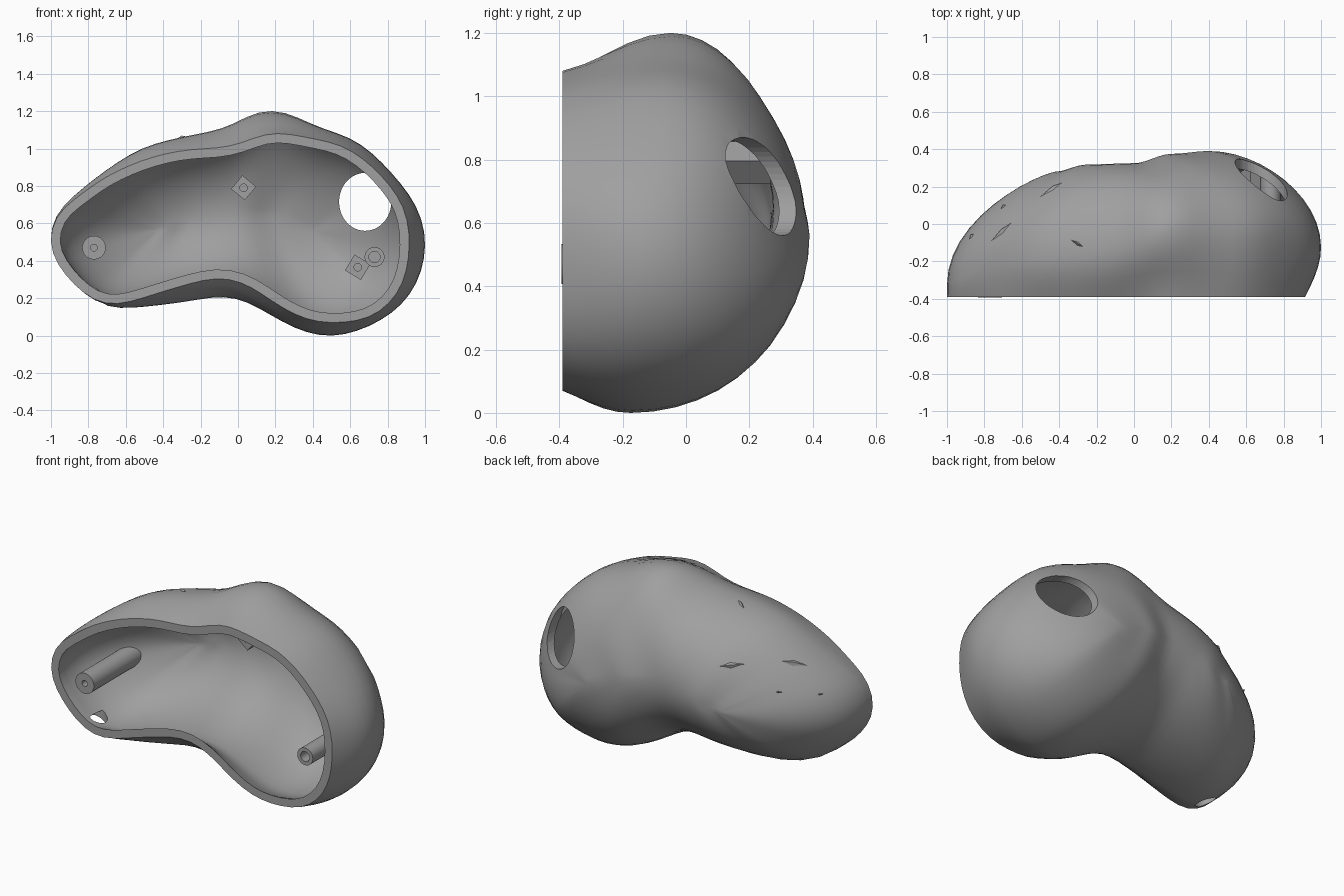
import bpy, bmesh, math
from mathutils import Vector
from mathutils.bvhtree import BVHTree

if "Cube" in bpy.data.objects:
    bpy.data.objects.remove(bpy.data.objects["Cube"])

grey = bpy.data.materials.new("plain grey")
grey.diffuse_color = (0.35, 0.35, 0.35, 1)
grey.use_nodes = True
grey.node_tree.nodes["Principled BSDF"].inputs["Base Color"].default_value = grey.diffuse_color
FRONT, N, WALL = -0.39, 36, 0.05

# Widest outline and front rim outline (x, z), each from left tip to right tip
WIDE_TOP = [(-1, .5), (-.97, .65), (-.8, .8), (-.65, .91), (-.5, 1), (-.3, 1.05), (-.1, 1.085), (-.02, 1.11),
            (.06, 1.175), (.19, 1.2), (.3, 1.165), (.42, 1.1), (.6, 1.05), (.7, .98), (.8, .88), (.92, .74),
            (.98, .62), (1, .48)]
WIDE_LOW = [(-1, .5), (-.98, .42), (-.92, .34), (-.82, .23), (-.7, .155), (-.6, .15), (-.45, .165), (-.25, .19),
            (-.1, .22), (0, .21), (.1, .165), (.2, .1), (.35, .025), (.5, 0), (.65, .035), (.8, .11), (.9, .2),
            (.97, .32), (1, .48)]
RIM_TOP = [(-1, .5), (-.96, .65), (-.85, .73), (-.7, .84), (-.5, .93), (-.3, .98), (-.02, .995), (.1, 1.05),
           (.19, 1.08), (.35, 1.05), (.55, 1.01), (.68, .93), (.78, .83), (.87, .72), (.91, .6), (.915, .48)]
RIM_LOW = [(-1, .5), (-.97, .4), (-.9, .31), (-.8, .21), (-.7, .165), (-.6, .17), (-.45, .22), (-.25, .28),
           (-.1, .315), (0, .3), (.1, .25), (.2, .175), (.33, .1), (.45, .07), (.6, .075), (.72, .1), (.84, .2),
           (.9, .33), (.915, .48)]
SPINE = [(-.42, .57), (-.1, .65), (.12, .64), (.4, .56)]
SPINE_Y = [(-.42, .28), (-.25, .318), (0, .325), (.2, .375), (.4, .39)]


def resample(pts, count):
    """Points at even distance along a polyline."""
    pts = [Vector(p) for p in pts]
    lens = [(b - a).length for a, b in zip(pts, pts[1:])]
    out = []
    for i in range(count + 1):
        d, k = sum(lens) * i / count, 0
        while k < len(lens) - 1 and d > lens[k]:
            d -= lens[k]
            k += 1
        out.append(pts[k].lerp(pts[k + 1], min(1, d / lens[k])))
    return out


def closed(top, low):
    """Closed smooth loop (upper run, then lower run back) keeping its full size."""
    loop = resample(top, N) + resample(low, N)[-2:0:-1]
    n = len(loop)
    for _ in range(2):
        loop = [loop[i] * .5 + (loop[i - 1] + loop[(i + 1) % n]) * .25 for i in range(n)]
    for axis in (0, 1):
        want = [p[axis] for p in top + low]
        have = [p[axis] for p in loop]
        a, b, c, d = min(want), max(want), min(have), max(have)
        for p in loop:
            p[axis] = a + (p[axis] - c) * (b - a) / (d - c)
    return loop


def shrink(loop, w):
    """Offset a clockwise loop inwards."""
    n, out = len(loop), []
    for i in range(n):
        t = (loop[(i + 1) % n] - loop[i - 1]).normalized()
        out.append(loop[i] + Vector((t.y, -t.x)) * w)
    return out


def depth(x):
    """Back depth along the spine, smoothed between samples."""
    for (xa, ya), (xb, yb) in zip(SPINE_Y, SPINE_Y[1:]):
        if x <= xb:
            f = max(0, (x - xa) / (xb - xa))
            return ya + (yb - ya) * f * f * (3 - 2 * f)
    return SPINE_Y[-1][1]


def ramp(v, a, b):
    f = min(1, max(0, (v - a) / (b - a)))
    return f * f * (3 - 2 * f)


def skin(bm, rim, wide, inset):
    """Loft from the front rim over the widest loop to the spine."""
    spine = resample(SPINE, 40)
    loops = []
    for k in range(18):
        row = []
        for i in range(2 * N):
            u = (i if i <= N else 2 * N - i) / N
            u = min(1, max(0, (u - .17) / .66))
            f = u * 40
            j = min(39, int(f))
            p = spine[j].lerp(spine[j + 1], f - j)
            s, r = wide[i], rim[i]
            bump = ramp(s.y, .8, 1.05) * math.exp(-((s.x - .2) / .2) ** 2)
            y0 = -.225 + .1 * s.x + .09 * ramp(s.y, .6, .95) + .07 * bump
            if k < 5:
                v = r.lerp(s, math.sin(k / 5 * math.pi / 2) ** (1 + .4 * bump))
                y = FRONT + (y0 - FRONT) * k / 5
            else:
                t = (k - 5) / 12 * math.pi / 2
                power = 1 + .6 * ramp(-s.x, .2, .95) + .25 * bump
                power += .25 * ramp(s.x, .4, .85) * ramp(s.y, .2, .6)
                power -= .14 * ramp(s.x, 0, .3) * ramp(-s.y, -.3, -.05)
                v = p.lerp(s, max(0, math.cos(t)) ** power)
                y = y0 + (depth(p.x) - inset - y0) * math.sin(t)
            row.append(bm.verts.new((v.x, y, v.y)))
        loops.append(row)
    bridge(bm, loops)
    return loops[0]


def bridge(bm, loops):
    for a, b in zip(loops, loops[1:]):
        n = len(a)
        for i in range(n):
            bm.faces.new((a[i], a[(i + 1) % n], b[(i + 1) % n], b[i]))


def finish(name, bm, angle=30):
    bmesh.ops.remove_doubles(bm, verts=bm.verts, dist=1e-5)
    bmesh.ops.recalc_face_normals(bm, faces=bm.faces)
    me = bpy.data.meshes.new(name)
    bm.to_mesh(me)
    bm.free()
    ob = bpy.data.objects.new(name, me)
    bpy.context.collection.objects.link(ob)
    me.materials.append(grey)
    smooth(ob, angle)
    return ob


def smooth(ob, angle=30):
    bpy.ops.object.select_all(action='DESELECT')
    ob.select_set(True)
    bpy.context.view_layer.objects.active = ob
    bpy.ops.object.shade_smooth_by_angle(angle=math.radians(angle))


# Hollow half shell with a flat front rim
wide, rim = closed(WIDE_TOP, WIDE_LOW), closed(RIM_TOP, RIM_LOW)
bm = bmesh.new()
outer = skin(bm, rim, wide, 0)
inner = skin(bm, shrink(rim, WALL), shrink(wide, WALL), WALL)
bridge(bm, [outer, inner])
shell = finish("shell", bm)

# Round back opening and small floor opening
for loc, rot, r, length, squash in (((.68, .3, .715), (math.pi / 2, 0, 0), .155, .5, .9),
                                    ((-.755, -.295, .13), (0, 0, 0), .058, .24, 1)):
    bpy.ops.mesh.primitive_cylinder_add(vertices=48, radius=r, depth=length, location=loc, rotation=rot)
    cutter = bpy.context.object
    cutter.name, cutter.hide_render, cutter.scale.x = "opening_cutter", True, squash
    mod = shell.modifiers.new("opening", 'BOOLEAN')
    mod.operation, mod.solver, mod.object = 'DIFFERENCE', 'EXACT', cutter
    bpy.context.view_layer.objects.active = shell
    bpy.ops.object.modifier_apply(modifier=mod.name)
    bpy.data.objects.remove(cutter)
smooth(shell)

tree = BVHTree.FromObject(shell, bpy.context.evaluated_depsgraph_get())


def post(name, x, z, start, r, hole, sides, turn=0):
    """Post with a blind screw hole, its far end following the shell wall."""
    n = 32
    bm = bmesh.new()
    loops = []
    for rad, y, square in ((r, None, sides == 4), (r, start, sides == 4), (hole, start, False),
                           (hole, start + .15, False)):
        row = []
        for i in range(n):
            a = 2 * math.pi * i / n
            q = rad / (abs(math.cos(a)) + abs(math.sin(a))) if square else rad
            b = a + math.radians(turn)
            px, pz, py = x + q * math.cos(b), z + q * math.sin(b), y
            if y is None:
                hit = tree.ray_cast(Vector((px, start, pz)), Vector((0, 1, 0)))[0]
                py = (hit.y if hit else start + .2) + .012
            row.append(bm.verts.new((px, py, pz)))
        loops.append(row)
    bridge(bm, loops)
    bm.faces.new(loops[-1])
    return finish(name, bm)


post("left_screw_post", -.77, .47, -.393, .063, .018, 32)
post("right_screw_post", .73, .42, -.39, .053, .03, 32)
post("upper_square_post", .03, .79, .04, .067, .02, 4, 5)
post("lower_square_post", .64, .365, .04, .07, .02, 4, 14)

# Small raised slivers on the left lobe: x, y, length, direction in degrees
for x, y, length, turn in ((-.72, -.05, .17, 30), (-.45, .18, .16, 45), (-.31, -.1, .09, -30),
                           (-.87, -.07, .05, 50), (-.7, .09, .05, 30)):
    hit, nor = tree.ray_cast(Vector((x, y, 3)), Vector((0, 0, -1)))[:2]
    if not hit:
        continue
    nor = nor if nor.z > 0 else -nor
    along = Vector((math.cos(math.radians(turn)), math.sin(math.radians(turn)), 0))
    along = (along - nor * along.dot(nor)).normalized()
    side = nor.cross(along)
    bm = bmesh.new()
    base = [bm.verts.new(hit + along * a * length + side * s * length - nor * .004)
            for a, s in ((-.5, 0), (.1, -.13), (.5, 0), (.1, .13))]
    tip = bm.verts.new(hit + along * .15 * length + nor * .012)
    bm.faces.new(base)
    for i in range(4):
        bm.faces.new((base[i], base[(i + 1) % 4], tip))
    finish("surface_sliver", bm)
